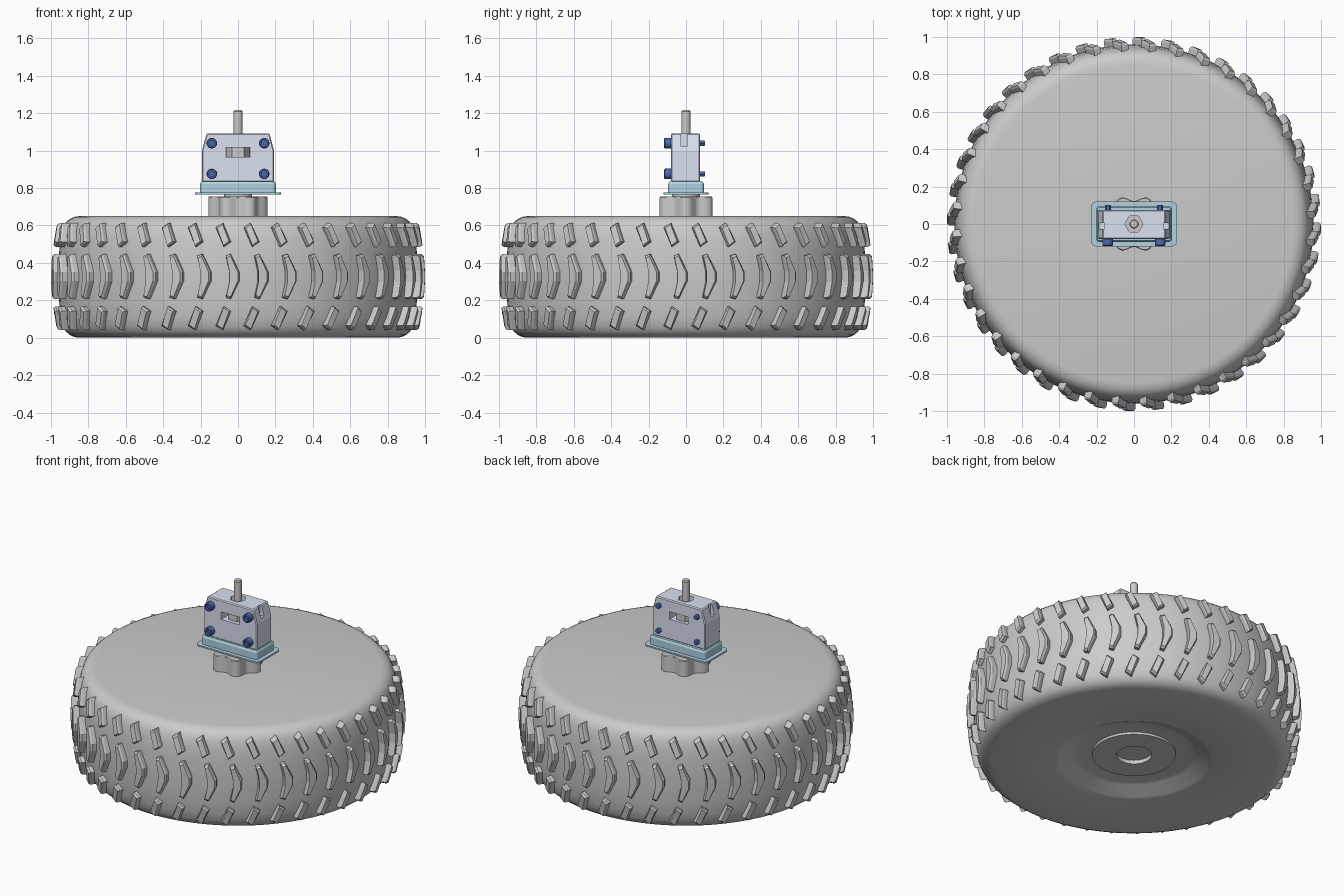
import bpy, bmesh
from math import pi, sin, cos, radians
from mathutils import Matrix, Vector

if "Cube" in bpy.data.objects:
    bpy.data.objects.remove(bpy.data.objects["Cube"])


def material(name, rgb):
    m = bpy.data.materials.new(name)
    m.diffuse_color = (*rgb, 1)
    m.use_nodes = True
    m.node_tree.nodes["Principled BSDF"].inputs["Base Color"].default_value = m.diffuse_color
    return m


PALE = material("pale_lavender", (0.70, 0.75, 0.88))
SKY = material("light_blue", (0.44, 0.65, 0.76))
NAVY = material("dark_blue", (0.08, 0.14, 0.42))


def finish(name, bm, mat=None, smooth=None):
    bmesh.ops.recalc_face_normals(bm, faces=bm.faces)
    me = bpy.data.meshes.new(name)
    bm.to_mesh(me)
    bm.free()
    ob = bpy.data.objects.new(name, me)
    bpy.context.collection.objects.link(ob)
    if mat:
        me.materials.append(mat)
    bpy.ops.object.select_all(action='DESELECT')
    ob.select_set(True)
    bpy.context.view_layer.objects.active = ob
    if smooth:
        bpy.ops.object.shade_smooth_by_angle(angle=radians(smooth))
    return ob


def lathe(name, prof, n=96, mat=None, smooth=30, matrix=None):
    """Revolve (r, z) points round z; the ends are on the axis."""
    bm = bmesh.new()
    rings = []
    for r, z in prof:
        if r == 0:
            rings.append([bm.verts.new((0, 0, z))] * n)
        else:
            rings.append([bm.verts.new((r * cos(2 * pi * i / n), r * sin(2 * pi * i / n), z)) for i in range(n)])
    for a, b in zip(rings, rings[1:]):
        for i in range(n):
            j = (i + 1) % n
            bm.faces.new(list(dict.fromkeys((a[i], a[j], b[j], b[i]))))
    if matrix:
        bm.transform(matrix)
    return finish(name, bm, mat, smooth)


def prism(name, layers, mat=None, smooth=None):
    """Join matching closed loops of 3D points, capped at both ends."""
    bm = bmesh.new()
    add_prism(bm, layers)
    return finish(name, bm, mat, smooth)


def add_prism(bm, layers):
    rings = [[bm.verts.new(p) for p in loop] for loop in layers]
    n = len(rings[0])
    for a, b in zip(rings, rings[1:]):
        for i in range(n):
            bm.faces.new((a[i], a[(i + 1) % n], b[(i + 1) % n], b[i]))
    bm.faces.new(rings[0])
    bm.faces.new(rings[-1])


def round_rect(hx, hy, r, z, k=5):
    pts = []
    for q, (sx, sy) in enumerate(((1, 1), (-1, 1), (-1, -1), (1, -1))):
        for i in range(k + 1):
            a = pi / 2 * (q + i / k)
            pts.append((sx * (hx - r) + r * cos(a), sy * (hy - r) + r * sin(a), z))
    return pts


# Tyre body with dished hub underneath
MID = 0.327
edge = [(0.85, 0.65), (0.875, 0.646), (0.90, 0.635), (0.92, 0.617), (0.935, 0.59), (0.947, 0.54), (0.956, 0.46)]
under = [(0.47, 0), (0.45, 0.006), (0.37, 0.044), (0.35, 0.05), (0.25, 0.05), (0.25, 0.035),
         (0.105, 0.035), (0.105, 0.06), (0, 0.06)]
lathe("tyre_body", [(0, 0.65)] + edge + [(0.96, MID)] + [(r, 0.65 - z) for r, z in reversed(edge)] + under)


# Tread blocks: tapered outlines wrapped round the tyre
def tread(name, outline, zc, phase, taper, count=40):
    cu = sum(p[0] for p in outline) / len(outline)
    bm = bmesh.new()
    for k in range(count):
        layers = []
        for s, depth in ((1, 0.065), (1, 0.012), (taper, 0)):
            loop = []
            for u, v in outline:
                u, v = cu + (u - cu) * s, v * (0.5 + s / 2)
                r = 1.0 - 0.4 * (zc + v - MID) ** 2 - depth
                a = -pi / 2 + radians(phase) + 2 * pi * k / count + u / 0.98
                loop.append((r * cos(a), r * sin(a), zc + v))
            layers.append(loop)
        add_prism(bm, layers)
    return finish(name, bm)


chevron = [(-0.038, 0.112), (-0.012, 0.12), (0.035, 0.025), (0.035, -0.025),
           (-0.012, -0.12), (-0.038, -0.112), (-0.02, -0.03), (-0.02, 0.03)]
lug = [(-0.042, 0.04), (-0.004, 0.064), (0.042, -0.038), (0.004, -0.064)]
tread("centre_tread", chevron, MID, -1.6, 0.8)
tread("upper_tread", lug, 0.55, 4.3, 0.75)
tread("lower_tread", [(u, -v) for u, v in lug], 2 * MID - 0.55, 4.3, 0.75)


# Lobed knob, neck, threaded rod
def lobes(scale, z, n=96):
    return [((0.14 + 0.018 * cos(12 * pi * i / n)) * scale * cos(2 * pi * i / n),
             (0.14 + 0.018 * cos(12 * pi * i / n)) * scale * sin(2 * pi * i / n), z) for i in range(n)]


prism("lobed_knob", [lobes(1, 0.645), lobes(1, 0.75), lobes(0.97, 0.755)], smooth=30)
lathe("neck", [(0, 0.75), (0.075, 0.75), (0.075, 0.78), (0, 0.78)], 48)
lathe("rod", [(0, 0.65), (0.024, 0.65), (0.024, 1.21), (0.019, 1.217), (0, 1.217)], 32)
lathe("captive_nut", [(0, 0.965), (0.064, 0.965), (0.064, 1.02), (0, 1.02)], 6, smooth=None)

# Blue flange
prism("flange_plate", [round_rect(0.23, 0.12, 0.03, z) for z in (0.767, 0.777)], SKY, 30)
prism("flange_base", [round_rect(0.203, 0.096, 0.02, 0.776), round_rect(0.203, 0.096, 0.02, 0.822),
                      round_rect(0.196, 0.089, 0.014, 0.834)], SKY, 30)

# Clamp block: chamfered front outline extruded in depth, edges bevelled
half = [(0.193, 0.832), (0.193, 1.0), (0.168, 1.093)]
outline = half + [(-x, z) for x, z in reversed(half)]
block = prism("clamp_block", [[(x, y, z) for x, z in outline] for y in (-0.08, 0.076)], PALE)
bev = block.modifiers.new("bevel", 'BEVEL')
bev.width, bev.segments = 0.006, 1
bpy.ops.object.modifier_apply(modifier="bevel")


def cut(target, cutter):
    bpy.context.view_layer.objects.active = target
    mod = target.modifiers.new("cut", 'BOOLEAN')
    mod.operation, mod.solver, mod.object = 'DIFFERENCE', 'EXACT', cutter
    bpy.ops.object.modifier_apply(modifier="cut")
    bpy.data.objects.remove(cutter)


def box(x0, x1, y0, y1, z0, z1):
    return prism("cutter", [[(x0, y0, z), (x1, y0, z), (x1, y1, z), (x0, y1, z)] for z in (z0, z1)])


# Window, rod opening and end slots
cut(block, box(-0.067, 0.067, -0.2, 0.2, 0.967, 1.017))
cut(block, lathe("cutter", [(0, 0.98), (0.049, 0.98), (0.049, 1.2), (0, 1.2)], 6, smooth=None))
cut(block, box(0.158, 0.3, -0.028, 0.006, 1.022, 1.2))
cut(block, box(-0.3, -0.158, -0.028, 0.006, 1.022, 1.2))

# Clamp bolts: socket head in front, small hex end behind
to_front = Matrix.Rotation(pi / 2, 4, 'X')
to_back = Matrix.Rotation(-pi / 2, 4, 'X')
head = [(0, 0.07), (0.028, 0.07), (0.028, 0.112), (0.024, 0.117), (0.015, 0.117), (0.015, 0.1), (0, 0.1)]
tail = [(0, 0.06), (0.016, 0.06), (0.016, 0.098), (0.013, 0.102), (0, 0.102)]
for side, x in (("left", -0.14), ("right", 0.14)):
    for level, z in (("lower", 0.876), ("upper", 1.04)):
        place = Matrix.Translation(Vector((x, 0, z)))
        lathe(f"{level}_{side}_bolt_head", head, 24, NAVY, 30, place @ to_front)
        lathe(f"{level}_{side}_bolt_end", tail, 6, NAVY, None, place @ to_back)
